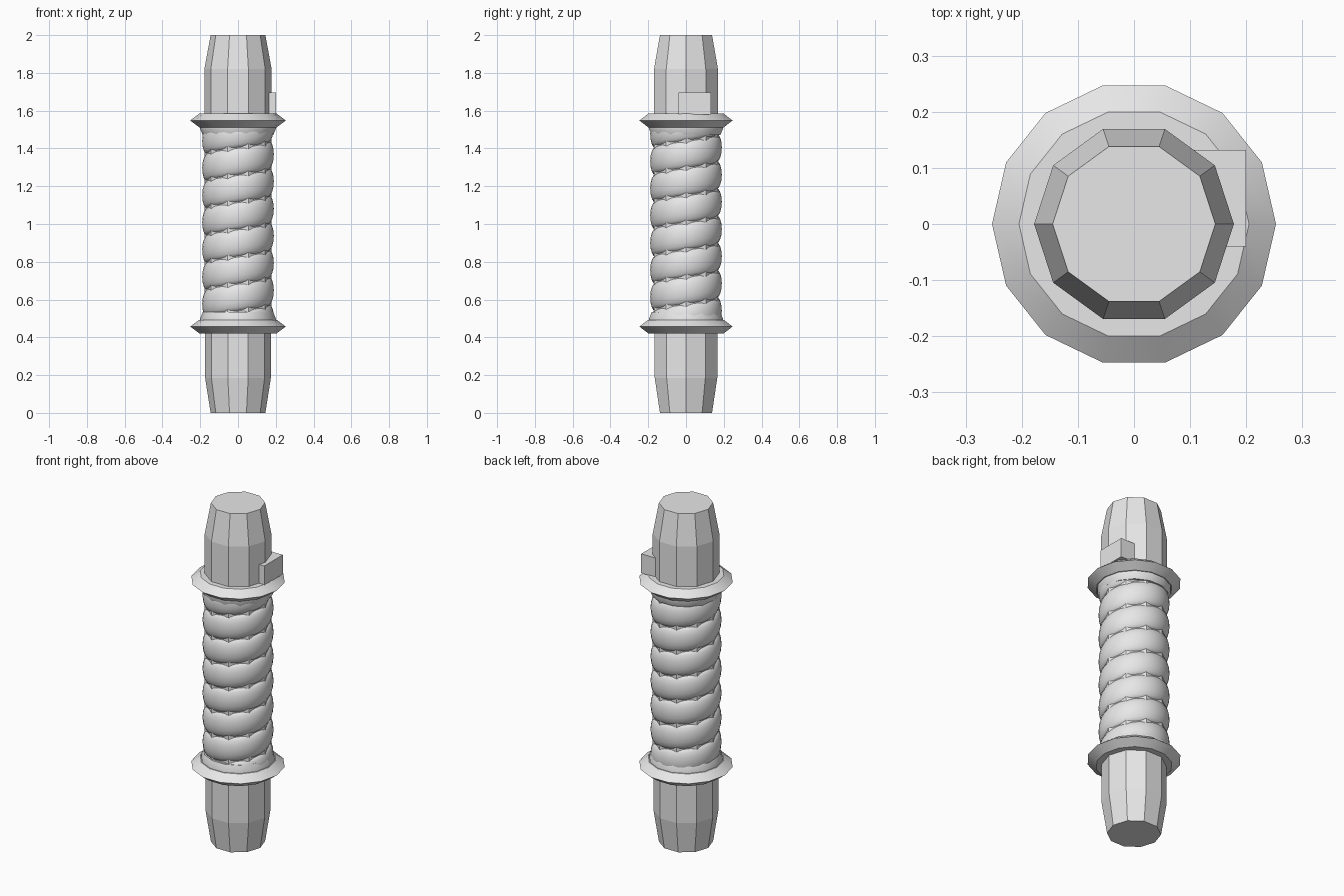
import bpy, bmesh, math

if "Cube" in bpy.data.objects:
    bpy.data.objects.remove(bpy.data.objects["Cube"])

grey = bpy.data.materials.new("plain_grey")
grey.diffuse_color = (0.8, 0.8, 0.8, 1.0)
grey.use_nodes = True
grey.node_tree.nodes["Principled BSDF"].inputs["Base Color"].default_value = grey.diffuse_color


def finish(name, bm, smooth_angle=None):
    bmesh.ops.recalc_face_normals(bm, faces=bm.faces)
    me = bpy.data.meshes.new(name)
    bm.to_mesh(me)
    bm.free()
    me.materials.append(grey)
    ob = bpy.data.objects.new(name, me)
    bpy.context.scene.collection.objects.link(ob)
    if smooth_angle:
        bpy.ops.object.select_all(action='DESELECT')
        ob.select_set(True)
        bpy.context.view_layer.objects.active = ob
        bpy.ops.object.shade_smooth_by_angle(angle=math.radians(smooth_angle))
    return ob


def lathe(name, profile, sides, smooth_angle=None):
    """Turn a (radius, z) profile into a capped solid."""
    bm = bmesh.new()
    rings = [[bm.verts.new((r * math.cos(2 * math.pi * i / sides),
                            r * math.sin(2 * math.pi * i / sides), z))
              for i in range(sides)] for r, z in profile]
    for a, b in zip(rings, rings[1:]):
        for i in range(sides):
            j = (i + 1) % sides
            bm.faces.new((a[i], a[j], b[j], b[i]))
    bm.faces.new(rings[0][::-1])
    bm.faces.new(rings[-1])
    return finish(name, bm, smooth_angle)


# Ten-sided shaft with tapered ends
lathe("shaft", [(0.145, 0), (0.174, 0.185), (0.174, 0.45), (0.178, 0.47),
                (0.178, 1.82), (0.145, 2.0)], 10)

# Fourteen-sided bevelled collars
for name, z in (("lower_collar", 0.457), ("upper_collar", 1.548)):
    lathe(name, [(0.205, z - 0.036), (0.253, z), (0.205, z + 0.036)], 14, 30)

# Flared lips where the winding meets the collars
lathe("lower_lip", [(0.2, 0.492), (0.2, 0.5), (0.186, 0.535)], 14, 30)
lathe("upper_lip", [(0.186, 1.47), (0.2, 1.502), (0.2, 1.513)], 14, 30)

# Spiral winding around the grip, trimmed inside the collars
PITCH, STEPS, SECTION = 0.144, 40, 16
start, z0, turns = math.radians(40), 0.52, 6.75
bm = bmesh.new()
rings = []
for s in range(-STEPS // 2, int(turns * STEPS) + STEPS // 2 + 1):
    a = start + 2 * math.pi * s / STEPS
    zc = z0 + PITCH * s / STEPS
    ring = []
    for k in range(SECTION):
        t = 2 * math.pi * k / SECTION
        r = 0.16 + 0.03 * math.cos(t)
        z = min(1.515, max(0.49, zc + 0.074 * math.sin(t)))
        ring.append(bm.verts.new((r * math.cos(a), r * math.sin(a), z)))
    rings.append(ring)
for a, b in zip(rings, rings[1:]):
    for k in range(SECTION):
        m = (k + 1) % SECTION
        bm.faces.new((a[k], a[m], b[m], b[k]))
bm.faces.new(rings[0][::-1])
bm.faces.new(rings[-1])
finish("grip_winding", bm, 60)

# Side block above the upper collar
bm = bmesh.new()
bmesh.ops.create_cube(bm, size=1)
for v in bm.verts:
    v.co = (0.15 + v.co.x * 0.1, 0.046 + v.co.y * 0.172, 1.638 + v.co.z * 0.114)
finish("side_block", bm)
